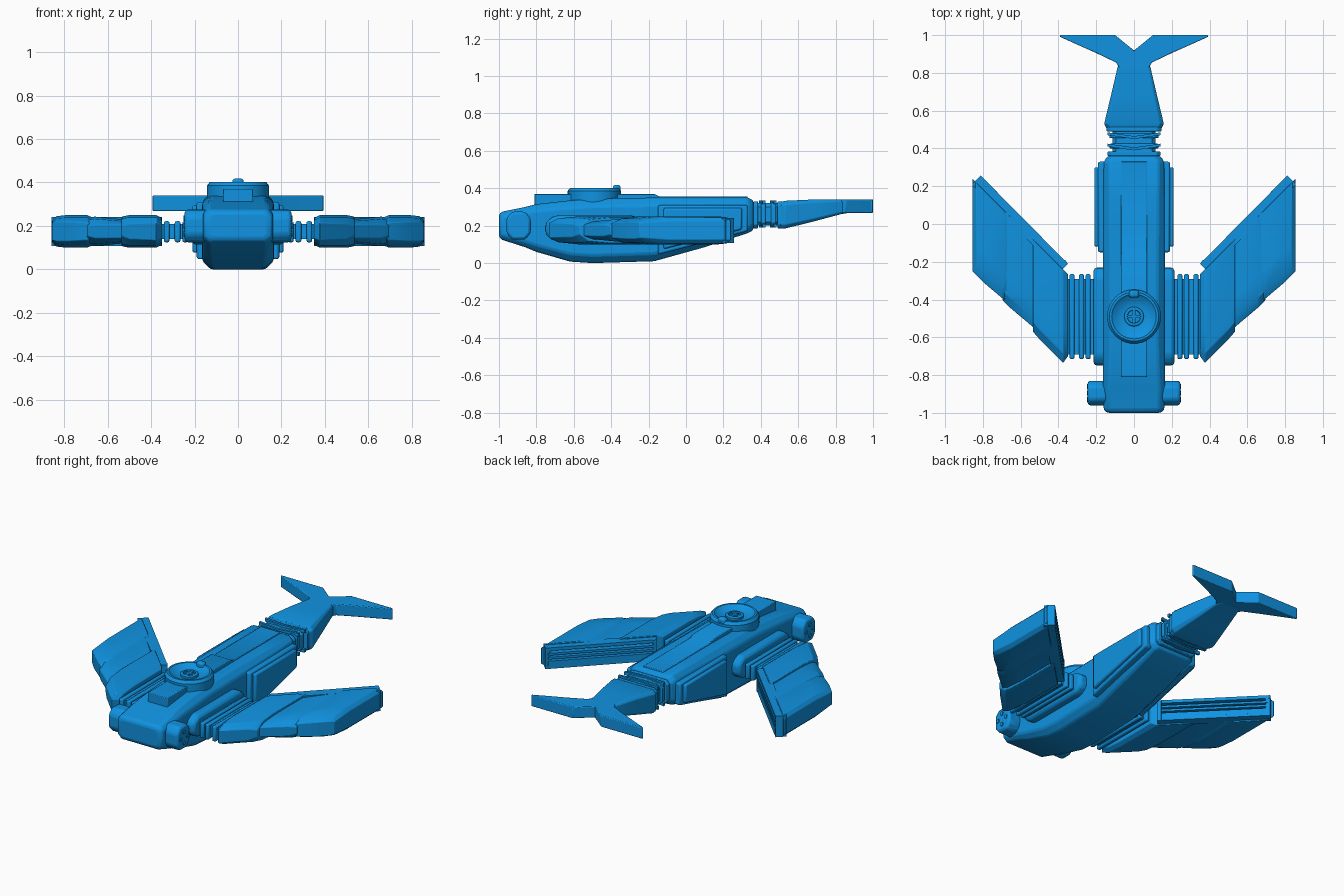
import bpy, bmesh
from math import sin, cos, pi

old = bpy.data.objects.get("Cube")
if old:
    bpy.data.objects.remove(old, do_unlink=True)

blue = bpy.data.materials.new("bright_blue")
blue.use_nodes = True
COLOUR = (0.005, 0.29, 0.75, 1)
blue.diffuse_color = COLOUR
shader = blue.node_tree.nodes["Principled BSDF"]
shader.inputs["Base Color"].default_value = COLOUR
shader.inputs["Roughness"].default_value = 0.6


def loft(name, sections, mirror=False, bevel=0, segments=2):
    """Skin a list of closed sections that share one point count."""
    bm = bmesh.new()
    rings = [[bm.verts.new(p) for p in s] for s in sections]
    n = len(rings[0])
    for a, b in zip(rings, rings[1:]):
        for i in range(n):
            j = (i + 1) % n
            bm.faces.new((a[i], a[j], b[j], b[i]))
    bm.faces.new(rings[0])
    bm.faces.new(rings[-1])
    bmesh.ops.recalc_face_normals(bm, faces=bm.faces)
    mesh = bpy.data.meshes.new(name)
    bm.to_mesh(mesh)
    bm.free()
    obj = bpy.data.objects.new(name, mesh)
    bpy.context.collection.objects.link(obj)
    mesh.materials.append(blue)
    if bevel:
        mod = obj.modifiers.new("Bevel", "BEVEL")
        mod.width, mod.segments = bevel, segments
        mod.limit_method, mod.angle_limit = "ANGLE", 0.5
    if mirror:
        obj.modifiers.new("Mirror", "MIRROR").use_mirror_merge = False
    bpy.ops.object.select_all(action="DESELECT")
    obj.select_set(True)
    bpy.context.view_layer.objects.active = obj
    bpy.ops.object.shade_smooth_by_angle(angle=0.5)
    return obj


def prism(name, outline, axis, lo, hi, **kw):
    """Extrude a 2D outline along an axis (remaining axes in x, y, z order)."""
    def place(p, d):
        v = list(p)
        v.insert(axis, d)
        return v
    return loft(name, [[place(p, d) for p in outline] for d in (lo, hi)], **kw)


def box(name, x, y, z, **kw):
    return prism(name, [(x[0], y[0]), (x[1], y[0]), (x[1], y[1]), (x[0], y[1])], 2, *z, **kw)


def lathe(name, centre, profile, n=40):
    cx, cy = centre
    return loft(name, [[(cx + r * cos(2 * pi * i / n), cy + r * sin(2 * pi * i / n), z)
                        for i in range(n)] for r, z in profile])


def octagon(y, w, lo, hi, c):
    """Chamfered rectangle facing along y."""
    half = [(w - c, lo), (w, lo + c), (w, hi - c), (w - c, hi)]
    return [(x, y, z) for x, z in half] + [(-x, y, z) for x, z in reversed(half)]


# Hull and spine
hull = [(-1, .14, .14, .26, .02), (-.985, .16, .125, .275, .025), (-.86, .165, .085, .3, .03),
        (-.8, .165, .06, .315, .035), (-.62, .165, .008, .335, .04), (-.5, .165, 0, .345, .04),
        (-.17, .165, .01, .35, .04), (.1, .163, .085, .35, .035), (.33, .16, .16, .35, .03),
        (.36, .14, .175, .335, .03)]
loft("hull", [octagon(*s) for s in hull], bevel=.012)
prism("spine", [(-.81, .29), (-.81, .37), (-.17, .37), (-.14, .356), (.33, .356), (.33, .3)],
      0, -.07, .07, bevel=.004)

# Rear side armour, two stacked layers
prism("side_plate", [(-.15, .31), (.33, .31), (.33, .17), (-.15, .045)], 0, .14, .19,
      mirror=True, bevel=.01)
prism("side_plate_outer", [(-.12, .295), (.3, .295), (.3, .18), (-.12, .075)], 0, .18, .21,
      mirror=True, bevel=.01)

# Nose pods with a round hub and studs on the end
prism("nose_pod", [(-.96, .16), (-.93, .125), (-.86, .125), (-.83, .16),
                   (-.83, .24), (-.86, .275), (-.93, .275), (-.96, .24)], 0, .14, .245,
      mirror=True, bevel=.014)
for k in range(4):
    cy, cz = -.895 + .035 * cos(k * pi / 2), .2 + .035 * sin(k * pi / 2)
    prism("pod_stud", [(cy + .013 * cos(i * pi / 4), cz + .013 * sin(i * pi / 4))
                       for i in range(8)], 0, .24, .25, mirror=True)

# Round top turret with a dish, hub and hatch knob
TURRET = (0, -.49)
lathe("turret", TURRET, [(.143, .3), (.143, .385), (.13, .402), (.118, .402),
                         (.1, .388), (.06, .374), (.05, .374)])
lathe("turret_hub", TURRET, [(.052, .36), (.052, .388), (.046, .392), (.036, .392), (.034, .382)], 24)
box("hub_bar_across", (-.036, .036), (-.497, -.483), (.37, .391))
box("hub_bar_along", (-.007, .007), (-.526, -.454), (.37, .391))
box("turret_knob", (-.026, .026), (-.39, -.35), (.36, .418), bevel=.012)

# Tail neck with slanted collar ribs
loft("tail_neck", [octagon(y, .115, .2, .32, .02) for y in (.33, .53)])
for y, w, lo, hi in ((.36, .14, .185, .33), (.4, .13, .195, .325),
                     (.455, .13, .195, .325), (.49, .145, .185, .33)):
    loft("neck_rib", [octagon(y, w, lo, hi, .02), octagon(y + .025, w, lo, hi, .02)], bevel=.005)
for top in (.2, .325):
    for y in (.39, .45):
        prism("neck_slat", [(0, y), (.14, y + .02), (.14, y + .035), (0, y + .015)],
              2, top - .01, top + .01, mirror=True)

# Tapering tail and forked fluke
tail = [(.505, .145, .185, .325, .02), (.53, .158, .185, .333, .02),
        (.68, .122, .222, .34, .015), (.83, .087, .262, .34, .01), (.88, .06, .27, .34, .01)]
loft("tail", [octagon(*s) for s in tail], bevel=.004)
prism("tail_fluke", [(-.005, .82), (.075, .82), (.095, .855), (.2, .905), (.395, .992), (.39, 1),
                     (.1, 1), (.045, .955), (-.005, .915)], 2, .268, .34,
      mirror=True, bevel=.006)

# Shoulder joint: fairing, core and ribs
prism("shoulder", [(-.75, .15), (-.7, .115), (-.28, .115), (-.23, .15),
                   (-.23, .22), (-.28, .255), (-.7, .255), (-.75, .22)], 0, .13, .215,
      mirror=True, bevel=.02)
box("shoulder_core", (.2, .39), (-.69, -.29), (.14, .21), mirror=True)
for x in (.23, .265, .315):
    box("shoulder_rib", (x, x + .026), (-.715, -.265), (.125, .222), mirror=True, bevel=.008)


# Wing: three overlapping feather panels on a swept plan
def wing_section(x, lead, half, nose):
    z, back = .175, x - .615
    upper = [(lead, nose), (lead + .05, half * .85), (lead + .16, half), (back, half)]
    return [(x, y, z + h) for y, h in upper] + [(x, y, z - h) for y, h in reversed(upper)]


wings = {
    "inner": [(.35, -.7, .06, .03), (.375, -.735, .075, .04), (.5, -.61, .075, .035),
              (.535, -.57, .068, .02)],
    "middle": [(.5, -.58, .05, .02), (.535, -.545, .056, .03), (.66, -.44, .068, .03),
               (.695, -.405, .06, .02)],
    "outer": [(.66, -.41, .06, .02), (.695, -.395, .075, .04), (.79, -.315, .075, .045),
              (.835, -.27, .07, .045), (.855, -.25, .05, .04)],
}
for name, sections in wings.items():
    loft("wing_panel_" + name, [wing_section(*s) for s in sections], mirror=True, bevel=.003)


# Trailing edge: slatted vent in a swept frame
def swept(name, a, b, depth, lo, hi):
    """Bar along the 45 degree trailing edge between x = a and x = b."""
    line = [(a, a - .56), (b, b - .555)]
    ends = [(x + depth, y - depth) for x, y in reversed(line)]
    prism(name, [(x, y) for x, y in line + ends], 2, lo, hi, mirror=True)


swept("vent_backing", .36, .8, .012 + .03, .125, .155)
for lo, hi in ((.108, .128), (.222, .242)):
    swept("vent_frame", .35, .812, .045, lo, hi)
for a, b in ((.35, .365), (.795, .812)):
    swept("vent_end", a, b, .045, .11, .24)
for k in range(3):
    swept("vent_slat", .36, .8, .035, .143 + k * .025, .157 + k * .025)
